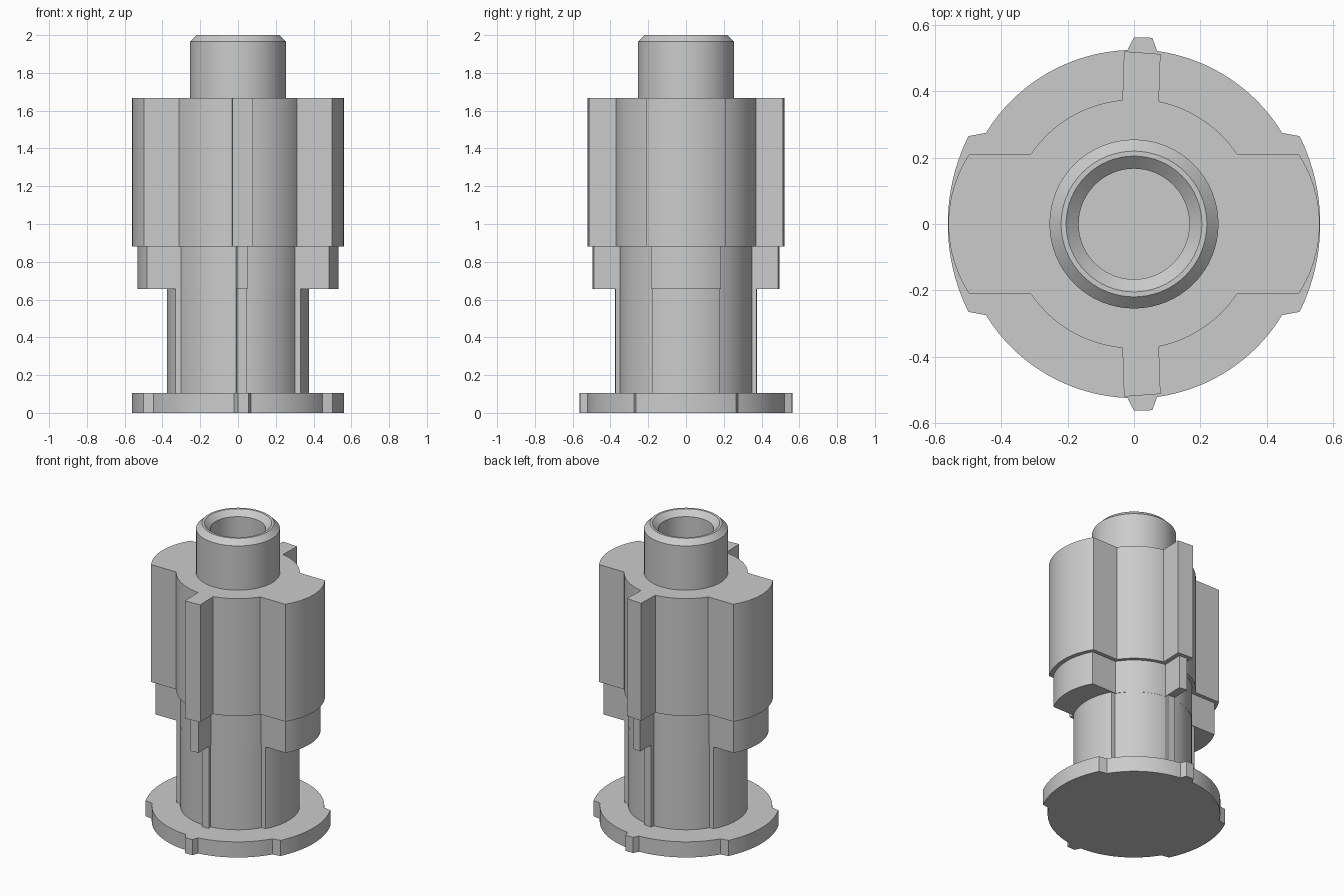
import bpy, bmesh
from math import sin, cos, pi, atan2, hypot, radians

if "Cube" in bpy.data.objects:
    bpy.data.objects.remove(bpy.data.objects["Cube"])


def finish(name, bm):
    bmesh.ops.recalc_face_normals(bm, faces=bm.faces)
    mesh = bpy.data.meshes.new(name)
    bm.to_mesh(mesh)
    bm.free()
    obj = bpy.data.objects.new(name, mesh)
    bpy.context.collection.objects.link(obj)
    bpy.ops.object.select_all(action='DESELECT')
    obj.select_set(True)
    bpy.context.view_layer.objects.active = obj
    bpy.ops.object.shade_smooth_by_angle(angle=radians(15))
    return obj


def core_arc(a, b, n=16):
    """Arc about the axis from point a to point b, both ends included."""
    r0, r1, t0, t1 = hypot(*a), hypot(*b), atan2(a[1], a[0]), atan2(b[1], b[0])
    pts = []
    for i in range(n + 1):
        k = i / n
        r, t = r0 + (r1 - r0) * k, t0 + (t1 - t0) * k
        pts.append((r * cos(t), r * sin(t)))
    return pts


def bulge(apex, corner, n=10):
    """Outer face of a wide key: arc from (apex, 0) up to the corner."""
    cx, cy = corner
    sag = apex - cx
    r = (cy * cy + sag * sag) / (2 * sag)
    end = atan2(cy, cx - (apex - r))
    return [(apex - r + r * cos(end * i / n), r * sin(end * i / n))
            for i in range(n + 1)]


def keyed_layer(name, z0, z1, apex, corner, root, tab):
    """Round core with wide keys on +-x and narrow tabs on +-y."""
    right = bulge(apex, corner)
    left = [(-x, y) for x, y in reversed(right)]
    upper = (right + core_arc(root, tab[0]) + tab[1:-1]
             + core_arc(tab[-1], (-root[0], root[1])) + left)
    outline = upper + [(x, -y) for x, y in reversed(upper[1:-1])]
    bm = bmesh.new()
    base = bm.faces.new([bm.verts.new((x, y, z0)) for x, y in outline])
    top = bmesh.ops.extrude_face_region(bm, geom=[base], use_keep_orig=True)
    verts = [g for g in top['geom'] if isinstance(g, bmesh.types.BMVert)]
    bmesh.ops.translate(bm, verts=verts, vec=(0, 0, z1 - z0))
    return finish(name, bm)


def lathe(name, profile, n=64):
    bm = bmesh.new()
    rings = [[bm.verts.new((r * cos(2 * pi * i / n), r * sin(2 * pi * i / n), z))
              for i in range(n)] for r, z in profile]
    for a, b in zip(rings, rings[1:]):
        for i in range(n):
            j = (i + 1) % n
            bm.faces.new((a[i], a[j], b[j], b[i]))
    bm.faces.new(rings[0])
    bm.faces.new(rings[-1])
    return finish(name, bm)


# Flange at the foot
keyed_layer("base_flange", 0, 0.105, 0.562, (0.5, 0.265), (0.447, 0.275),
            [(0.07, 0.522), (0.055, 0.562), (0.0, 0.563), (-0.02, 0.525)])
# Slim shaft with shallow keys
keyed_layer("lower_shaft", 0.105, 0.657, 0.377, (0.33, 0.18), (0.302, 0.18),
            [(0.04, 0.35), (0.045, 0.374), (-0.005, 0.377), (-0.01, 0.352)])
# Stepped collar under the body
keyed_layer("middle_collar", 0.657, 0.88, 0.532, (0.483, 0.185), (0.302, 0.185),
            [(0.045, 0.35), (0.05, 0.488), (-0.005, 0.495), (-0.01, 0.352)])
# Main keyed body
keyed_layer("upper_body", 0.88, 1.668, 0.56, (0.498, 0.21), (0.312, 0.21),
            [(0.075, 0.37), (0.08, 0.513), (-0.03, 0.521), (-0.035, 0.374)])
# Hollow spigot with chamfered rim
lathe("top_spigot", [(0.255, 1.668), (0.255, 1.965), (0.22, 2.0), (0.205, 2.0),
                     (0.167, 1.965), (0.167, 1.67)])
